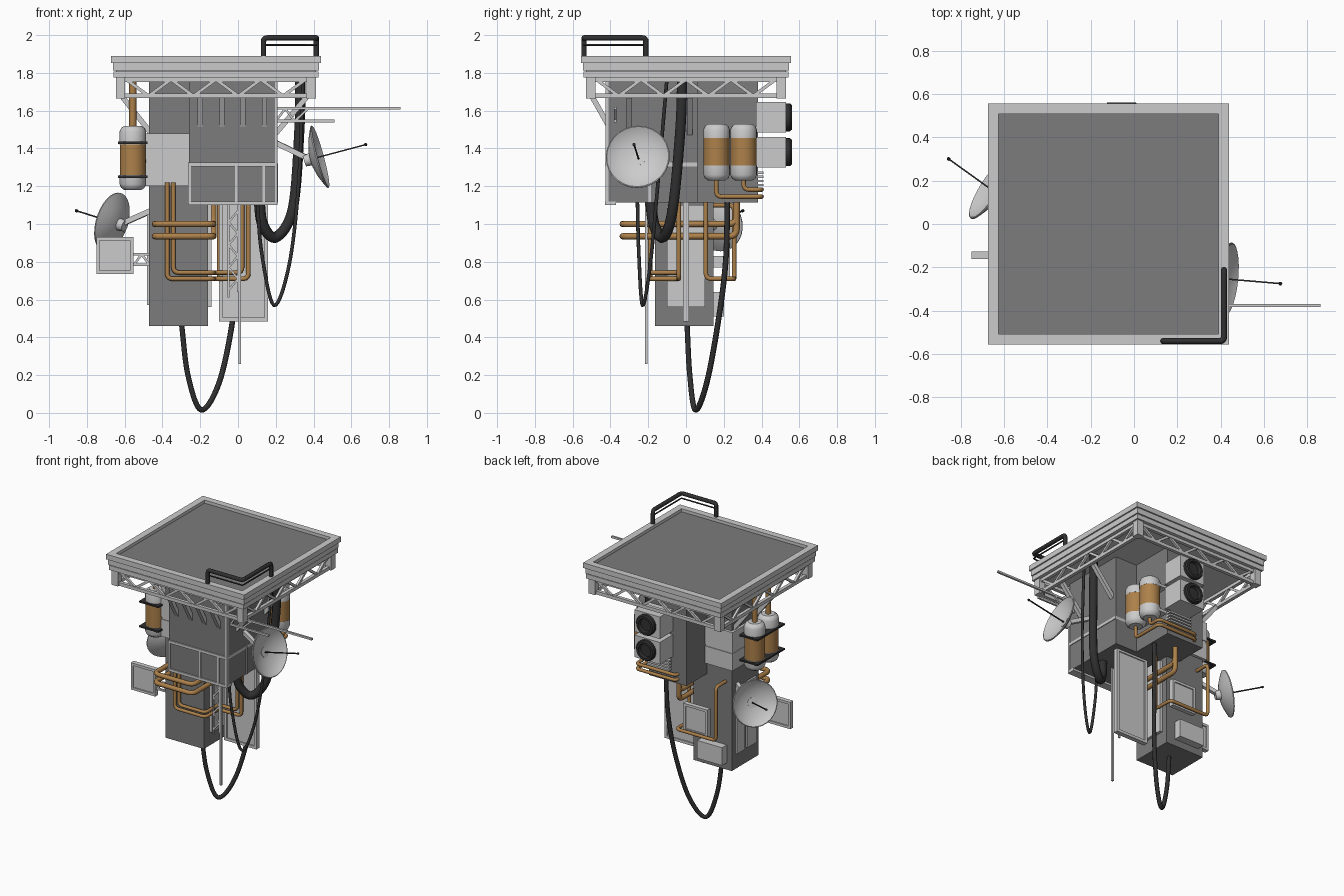
import bpy, bmesh, math
from mathutils import Vector, Matrix

if "Cube" in bpy.data.objects:
    bpy.data.objects.remove(bpy.data.objects["Cube"])


def material(name, rgb):
    m = bpy.data.materials.new(name)
    m.diffuse_color = (*rgb, 1)
    m.use_nodes = True
    m.node_tree.nodes["Principled BSDF"].inputs["Base Color"].default_value = m.diffuse_color
    return m


COPPER = material("copper", (0.42, 0.22, 0.07))
BLACK = material("black_rubber", (0.03, 0.03, 0.03))
PALE = material("pale_panel", (0.6, 0.6, 0.6))
DARK = material("dark_grey", (0.2, 0.2, 0.2))


def finish(name, bm, mat=None, smooth=False):
    bmesh.ops.recalc_face_normals(bm, faces=bm.faces)
    me = bpy.data.meshes.new(name)
    bm.to_mesh(me)
    bm.free()
    ob = bpy.data.objects.new(name, me)
    bpy.context.collection.objects.link(ob)
    if mat:
        me.materials.append(mat)
    if smooth:
        bpy.ops.object.select_all(action='DESELECT')
        ob.select_set(True)
        bpy.context.view_layer.objects.active = ob
        bpy.ops.object.shade_smooth_by_angle(angle=math.radians(35))
    return ob


def boxes(name, dims, mat=None):
    bm = bmesh.new()
    for x0, x1, y0, y1, z0, z1 in dims:
        m = Matrix.Translation(((x0 + x1) / 2, (y0 + y1) / 2, (z0 + z1) / 2))
        bmesh.ops.create_cube(bm, size=1, matrix=m @ Matrix.Diagonal((x1 - x0, y1 - y0, z1 - z0, 1)))
    return finish(name, bm, mat)


def beams(name, pairs, w, mat=None):
    bm = bmesh.new()
    for p, q in pairs:
        p, q = Vector(p), Vector(q)
        d = q - p
        rot = d.to_track_quat('Z', 'Y').to_matrix().to_4x4()
        bmesh.ops.create_cube(bm, size=1, matrix=Matrix.Translation((p + q) / 2) @ rot @ Matrix.Diagonal((w, w, d.length, 1)))
    return finish(name, bm, mat)


def lathe(name, profile, pos, axis=(0, 0, 1), mat=None, n=24):
    bm = bmesh.new()
    rot = Vector(axis).to_track_quat('Z', 'Y').to_matrix().to_4x4()
    m = Matrix.Translation(pos) @ rot
    vs = [bm.verts.new(m @ Vector((r, 0, z))) for r, z in profile]
    es = [bm.edges.new(e) for e in zip(vs, vs[1:])]
    bmesh.ops.spin(bm, geom=vs + es, cent=Vector(pos), axis=m.to_3x3() @ Vector((0, 0, 1)), angle=2 * math.pi, steps=n)
    bmesh.ops.remove_doubles(bm, verts=bm.verts, dist=1e-4)
    return finish(name, bm, mat, True)


def tube(name, pts, r, mat, bend=0.04, hose=False):
    pts = [Vector(p) for p in pts]
    path = [pts[0]]
    if hose:
        ext = [2 * pts[0] - pts[1]] + pts + [2 * pts[-1] - pts[-2]]
        for a, b, c, d in zip(ext, ext[1:], ext[2:], ext[3:]):
            for i in range(1, 9):
                t = i / 8
                path.append(0.5 * (2 * b + (c - a) * t + (2 * a - 5 * b + 4 * c - d) * t * t + (3 * b - a - 3 * c + d) * t ** 3))
    else:
        for a, b, c in zip(pts, pts[1:], pts[2:]):
            p = b + (a - b).normalized() * bend
            q = b + (c - b).normalized() * bend
            path += [p.lerp(b, t).lerp(b.lerp(q, t), t) for t in (0, .25, .5, .75, 1)]
        path.append(pts[-1])
    cu = bpy.data.curves.new(name, 'CURVE')
    cu.dimensions, cu.bevel_depth, cu.bevel_resolution, cu.use_fill_caps = '3D', r, 2, True
    s = cu.splines.new('POLY')
    s.points.add(len(path) - 1)
    for sp, p in zip(s.points, path):
        sp.co = (*p, 1)
    cu.materials.append(mat)
    ob = bpy.data.objects.new(name, cu)
    bpy.context.collection.objects.link(ob)
    bpy.ops.object.select_all(action='DESELECT')
    ob.select_set(True)
    bpy.context.view_layer.objects.active = ob
    bpy.ops.object.convert(target='MESH')


def framed_panel(name, x0, x1, y, z0, z1, f=0.018):
    boxes(name, [(x0 + f, x1 - f, y - .009, y + .009, z0 + f, z1 - f)], PALE)
    boxes(name + "_frame", [(x0, x0 + f, y - .017, y + .017, z0, z1), (x1 - f, x1, y - .017, y + .017, z0, z1),
                            (x0 + f, x1 - f, y - .017, y + .017, z0, z0 + f), (x0 + f, x1 - f, y - .017, y + .017, z1 - f, z1)])


# platform deck with raised rim
CX = -.117
def slab(h, z0, z1):
    return (CX - h, CX + h, -h, h, z0, z1)
boxes("platform_layers", [slab(.542, 1.775, 1.808), slab(.53, 1.805, 1.815), slab(.546, 1.813, 1.853)])
boxes("platform_deck", [slab(.545, 1.853, 1.868)], DARK)
o, i = .556, .508
boxes("platform_rim", [(CX - o, CX + o, -o, -i, 1.853, 1.89), (CX - o, CX + o, i, o, 1.853, 1.89),
                       (CX - o, CX - i, -i, i, 1.853, 1.89), (CX + i, CX + o, -i, i, 1.853, 1.89)])

# perimeter truss under the platform
h, zt, zb = .505, 1.765, 1.678
rails, webs, posts = [], [], []
for k in range(4):
    R = Matrix.Translation((CX, 0, 0)) @ Matrix.Rotation(k * math.pi / 2, 4, 'Z')
    P = lambda u, z: R @ Vector((u, -h, z))
    rails += [(P(-h - .01, z), P(h + .01, z)) for z in (zt, zb)]
    us = [-h + .03 + j * (2 * h - .06) / 8 for j in range(9)]
    webs += [(P(us[j], zb if j % 2 else zt), P(us[j + 1], zt if j % 2 else zb)) for j in range(8)]
    posts.append((P(-h, 1.665), P(-h, 1.775)))
beams("truss_rails", rails, .024)
beams("truss_webs", webs, .017)
beams("truss_corner_posts", posts, .05)

# braces from truss to body
beams("braces", [((x, -.5, 1.68), (x, -.41, 1.52)) for x in (-.2, -.085, .025, .14)]
      + [((.37, y, 1.68), (.2, y, 1.48)) for y in (-.3, .02)]
      + [((-.61, y, 1.67), (-.46, y, 1.48)) for y in (-.13, .11)], .028)

# main hull boxes
boxes("front_hull", [(-.26, .205, -.42, .06, 1.115, 1.78)], DARK)
boxes("rear_hull", [(-.27, .03, .05, .38, 1.115, 1.78)], DARK)
boxes("tower", [(-.47, -.16, -.165, .145, .46, 1.78)], DARK)
boxes("tower_sleeve", [(-.49, -.15, -.185, .165, 1.2, 1.325), (-.485, -.15, -.18, .16, 1.325, 1.34), (-.49, -.15, -.185, .165, 1.34, 1.48)])
boxes("hull_ribs", [(-.265, .21, -.428, .06, 1.305, 1.325), (-.265, .21, -.428, -.37, 1.1, 1.12),
                    (-.265, -.25, -.427, -.41, 1.1, 1.32), (-.017, -.003, -.427, -.41, 1.1, 1.32),
                    (.13, .144, -.427, -.41, 1.1, 1.32), (.195, .21, -.427, -.41, 1.1, 1.76), (.2, .211, -.2, -.186, 1.115, 1.32)])
boxes("tower_plates", [(-.165, -.14, -.1, .1, .56, 1.1), (-.482, -.465, -.13, -.02, .57, 1.05), (-.482, -.465, .01, .1, .57, 1.05)])
boxes("tower_rear_box", [(-.43, -.23, .14, .2, .51, .64)])

# fans on the back
for z in (1.565, 1.38):
    boxes("fan_housing", [(-.16, .045, .37, .53, z - .08, z + .08)])
    lathe("fan", [(0, 0), (.045, 0), (.05, .022), (.066, .022), (.074, .012), (.074, -.03)], (-.057, .538, z), (0, 1, 0), BLACK)
boxes("vent_slats", [(-.15, .03, .37, .41, 1.2 + k * .022, 1.212 + k * .022) for k in range(4)])

# tank pairs: grey caps with a copper middle
def tank(x, y, z0, z1, c0, c1):
    lathe("tank", [(0, z0), (.045, z0), (.062, z0 + .012), (.07, z0 + .03), (.07, c0), (.066, c0), (.066, c1),
                   (.07, c1), (.07, z1 - .03), (.062, z1 - .012), (.045, z1), (0, z1)], (x, y, 0))
    lathe("tank_wrap", [(.066, c0), (.069, c0), (.069, c1), (.066, c1)], (x, y, 0), mat=COPPER)
for y in (.162, .305):
    tank(.12, y, 1.23, 1.53, 1.31, 1.455)
for y in (-.15, .005):
    tank(-.557, y, 1.18, 1.52, 1.26, 1.42)
    tube("tank_riser", [(-.557, y, 1.5), (-.557, y, 1.78)], .019, COPPER)
boxes("tank_clamps", [(-.635, -.48, -.23, .085, z - .006, z + .006) for z in (1.25, 1.43)], BLACK)
boxes("tank_brackets", [(.02, .1, .1, .37, z - .01, z + .01) for z in (1.28, 1.47)])

# copper pipework
for z in (1.0, .935):
    tube("ring_pipe", [(-.44, -.14, z), (-.44, -.335, z), (-.13, -.335, z), (-.13, .268, z), (-.13, .268, 1.14)], .017, COPPER)
for d in (0, .033):
    tube("front_pipe", [(-.375 + d, -.19, 1.22), (-.375 + d, -.19, .71 + d), (-.13, -.19, .71 + d), (-.13, -.038, .71 + d),
                        (.055 - d, -.038, .71 + d), (.055 - d, -.038, 1.14)], .012, COPPER, .03)
tube("rear_pipe", [(-.1, .105, 1.14), (-.1, .105, .71), (-.1, .255, .71), (-.42, .255, .71), (-.42, .255, 1.1), (-.42, .14, 1.1)], .012, COPPER, .03)
tube("tank_drain_low", [(.12, .16, 1.25), (.12, .16, 1.145), (.12, .4, 1.145), (-.2, .4, 1.145), (-.2, .36, 1.145)], .012, COPPER, .03)
tube("tank_drain_high", [(.12, .305, 1.25), (.12, .305, 1.182), (.12, .4, 1.182), (-.2, .4, 1.182), (-.2, .36, 1.182)], .012, COPPER, .03)

# hanging hoses
tube("thick_hose", [(.33, -.02, 1.78), (.325, -.03, 1.5), (.29, -.07, 1.08), (.2, -.12, .93), (.13, -.17, 1.0), (.11, -.19, 1.15)], .029, BLACK, hose=True)
tube("thin_hose", [(.345, -.1, 1.78), (.32, -.15, 1.2), (.27, -.19, .78), (.19, -.23, .57), (.125, -.25, .85), (.1, -.258, 1.15)], .01, BLACK, hose=True)
tube("bottom_hose", [(-.3, .005, .48), (-.265, .02, .2), (-.195, .05, .016), (-.1, .11, .16), (-.03, .17, .48), (.0, .21, .8), (.01, .22, 1.14)], .015, BLACK, hose=True)

# display panels
framed_panel("long_panel", -.1, .16, 0, .485, 1.12, .02)
framed_panel("left_panel", -.75, -.553, -.145, .735, .93)
framed_panel("rear_panel", -.335, -.14, .215, .7, .9)
boxes("rear_panel_mount", [(-.27, -.2, .14, .205, .77, .83)])
beams("left_panel_arm", [((-.56, -.14, .785), (-.46, -.14, .785)), ((-.56, -.14, .84), (-.46, -.14, .84)),
                         ((-.55, -.14, .785), (-.51, -.14, .84)), ((-.51, -.14, .84), (-.47, -.14, .785))], .013)

# satellite dishes
def dish(c, axis, R, feed, anchor, d=.05):
    c, a = Vector(c), Vector(axis).normalized()
    lathe("dish", [(0, -d), (R * .3, -d * .9), (R * .6, -d * .62), (R * .85, -d * .25), (R, 0), (R, .006), (R * .97, .008),
                   (R * .83, -d * .2), (R * .58, -d * .55), (R * .3, -d * .8), (0, -d * .88)], c, a, n=28)
    beams("dish_feed_rod", [(c - a * d, feed)], .007, BLACK)
    lathe("dish_feed", [(0, -.01), (.008, -.005), (.008, .005), (0, .01)], feed, a, BLACK, 10)
    beams("dish_arm", [(anchor, c - a * d)], .028)
    lathe("dish_hub", [(0, -.03), (.03, -.03), (.035, .012), (0, .012)], c - a * d, a, n=12)
dish((.43, -.255, 1.355), (.96, -.1, .26), .17, (.675, -.275, 1.42), (.2, -.22, 1.43))
dish((-.665, .16, 1.01), (-.83, .52, .26), .16, (-.855, .3, 1.07), (-.46, .08, 1.07))

# antennas, boom and lattice mast
beams("boom_antenna", [((.19, -.375, 1.612), (.86, -.375, 1.612)), ((.19, -.375, 1.545), (.51, -.375, 1.545))], .014)
beams("boom_lattice", [((.2, -.375, 1.545), (.25, -.375, 1.61)), ((.25, -.375, 1.61), (.3, -.375, 1.545)), ((.3, -.375, 1.545), (.37, -.375, 1.61))], .012)
beams("whip_antenna", [((.01, -.21, .26), (.01, -.21, 1.12))], .013)
xs = (-.05, .0)
beams("lattice_mast", [((x, -.21, .61 if x < 0 else .64), (x, -.21, 1.12)) for x in xs]
      + [((xs[k % 2], -.21, .65 + k * .06), (xs[1 - k % 2], -.21, .71 + k * .06)) for k in range(7)], .011)

# safety handrail on the deck corner
tube("handrail", [(.135, -.54, 1.86), (.135, -.54, 1.985), (.415, -.54, 1.985), (.415, -.212, 1.985), (.415, -.212, 1.86)], .0145, BLACK, .02)
tube("handrail_mid", [(.135, -.54, 1.948), (.415, -.54, 1.948), (.415, -.212, 1.948)], .005, BLACK, .01)
